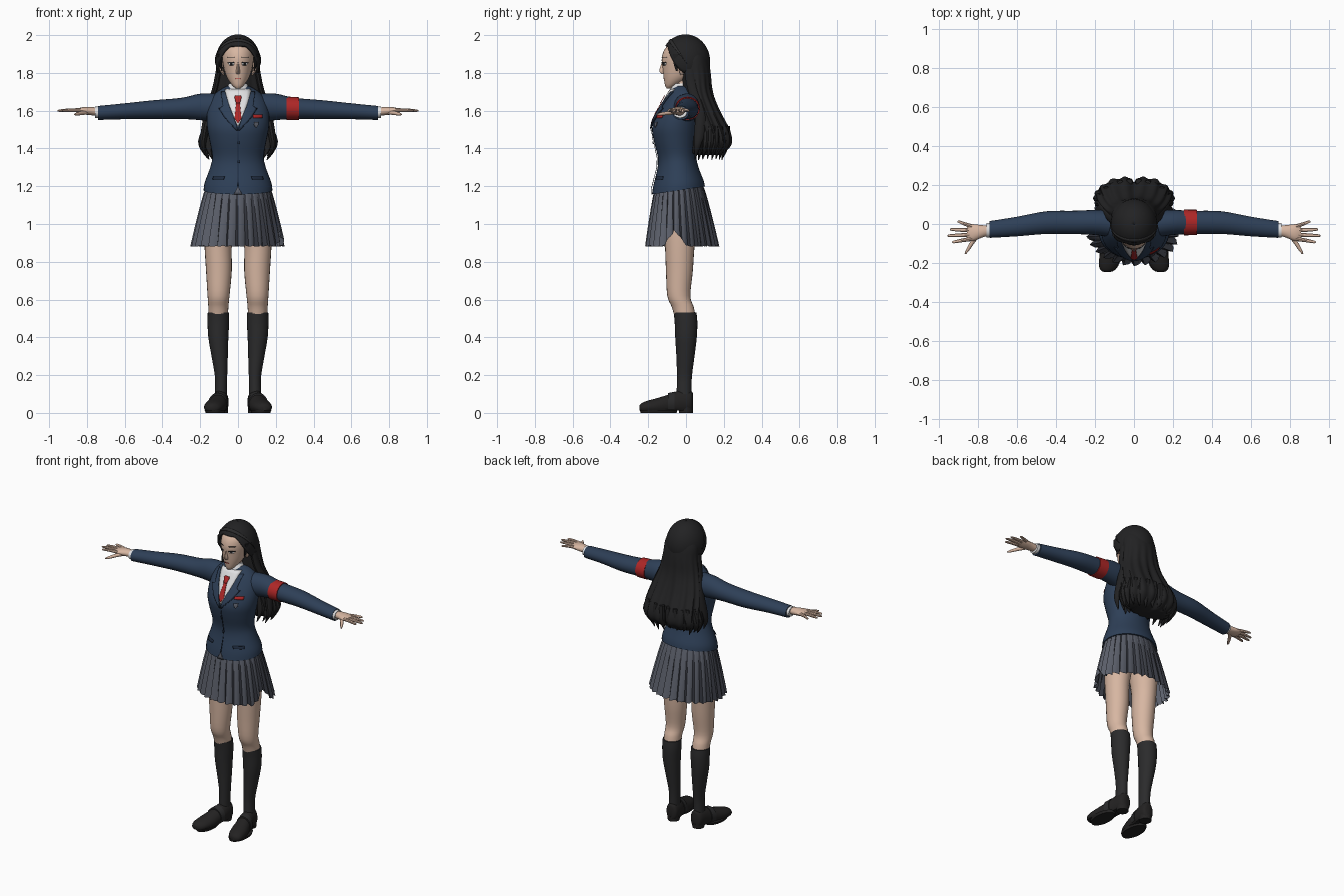
import bpy, bmesh, math, random
from math import sin, cos, pi, radians

random.seed(4)


def material(name, r, g, b):
    m = bpy.data.materials.new(name)
    m.diffuse_color = (r, g, b, 1)
    return m


SKIN = material("skin", 0.68, 0.47, 0.36)
HAIR = material("hair_black", 0.016, 0.016, 0.017)
NAVY = material("navy_cloth", 0.027, 0.05, 0.095)
TRIM = material("dark_navy", 0.014, 0.025, 0.05)
WHITE = material("white_cloth", 0.75, 0.75, 0.76)
RED = material("red_cloth", 0.42, 0.02, 0.02)
GREY = material("skirt_grey", 0.105, 0.115, 0.145)
FOLD = material("skirt_fold", 0.035, 0.038, 0.05)
SOCK = material("sock_charcoal", 0.024, 0.024, 0.025)
SHOE = material("shoe_black", 0.017, 0.016, 0.016)


def finish(name, verts, faces, mats, index=None, mirror=False, thick=0):
    me = bpy.data.meshes.new(name)
    me.from_pydata(verts, [], faces)
    for m in mats:
        me.materials.append(m)
    if index:
        me.polygons.foreach_set("material_index", index)
    bm = bmesh.new()
    bm.from_mesh(me)
    bmesh.ops.recalc_face_normals(bm, faces=bm.faces)
    bm.to_mesh(me)
    bm.free()
    me.shade_smooth()
    me.set_sharp_from_angle(angle=radians(42))
    ob = bpy.data.objects.new(name, me)
    bpy.context.collection.objects.link(ob)
    if thick:
        s = ob.modifiers.new("thickness", 'SOLIDIFY')
        s.thickness, s.offset = thick, 0
    if mirror:
        ob.modifiers.new("mirror", 'MIRROR').use_mirror_merge = False
    return ob


def grid(name, f, nu, nv, mats, rule=None, wrap=False, **kw):
    """Surface from f(i, j); wraps around in i when asked."""
    cols = nu if wrap else nu + 1
    verts = [f(i, j) for i in range(cols) for j in range(nv + 1)]
    faces, index = [], []
    for i in range(nu):
        k = (i + 1) % cols
        for j in range(nv):
            faces.append((i*(nv+1)+j, k*(nv+1)+j, k*(nv+1)+j+1, i*(nv+1)+j+1))
            index.append(rule(i, j) if rule else 0)
    return finish(name, verts, faces, mats, index, **kw)


def smooth(rings, steps=4):
    """Catmull-Rom through ring parameters."""
    out = []
    for k in range(len(rings) - 1):
        p0, p1, p2 = rings[max(k-1, 0)], rings[k], rings[k+1]
        p3 = rings[min(k+2, len(rings)-1)]
        for s in range(steps):
            t = s / steps
            out.append(tuple(0.5*(2*b + (c-a)*t + (2*a-5*b+4*c-d)*t*t + (3*b-a-3*c+d)*t**3)
                             for a, b, c, d in zip(p0, p1, p2, p3)))
    return out + [tuple(rings[-1])]


def loft(name, rings, mat, axis='z', n=24, steps=4, shape=None, mirror=False):
    """Rings are (t, u, v, radius_u, radius_v) along an axis."""
    rs = smooth(rings, steps)
    verts = []
    for t, u, v, ru, rv in rs:
        for i in range(n):
            a = 2*pi*i/n
            p, q = u + ru*cos(a), v + rv*sin(a)
            co = {'z': (p, q, t), 'x': (t, p, q), 'y': (p, t, q)}[axis]
            verts.append(shape(co, a) if shape else co)
    faces = [(k*n+i, k*n+(i+1) % n, (k+1)*n+(i+1) % n, (k+1)*n+i)
             for k in range(len(rs)-1) for i in range(n)]
    faces += [tuple(range(n)), tuple(range((len(rs)-1)*n, len(rs)*n))]
    return finish(name, verts, faces, [mat], mirror=mirror)


def front(rs, x, z):
    for a, b in zip(rs, rs[1:]):
        if z <= b[0]:
            break
    t = min(max((z-a[0])/(b[0]-a[0]), 0), 1)
    u, v, ru, rv = (a[k] + (b[k]-a[k])*t for k in range(1, 5))
    return v - rv*math.sqrt(max(0, 1-(x/ru)**2))


def patch(name, base, rows, mat, off=0.006, mirror=False):
    """Thin plate lying on the front of a loft; rows are (z, x0, x1)."""
    fine = [tuple(a[k]+(b[k]-a[k])*s/3 for k in range(3))
            for a, b in zip(rows, rows[1:]) for s in range(3)] + [rows[-1]]

    def f(i, j):
        z, x0, x1 = fine[j]
        x = x0 + (x1-x0)*i/6
        return (x, front(base, x, z)-off, z)
    return grid(name, f, 6, len(fine)-1, [mat], thick=0.003, mirror=mirror)


# Jacket body, hem lower at the front
TORSO = [(1.178, 0, -.04, .182, .14), (1.22, 0, -.04, .176, .132), (1.30, 0, -.042, .147, .108),
         (1.36, 0, -.048, .136, .102), (1.44, 0, -.055, .15, .115), (1.51, 0, -.055, .163, .124),
         (1.58, 0, -.04, .165, .115), (1.65, 0, -.02, .15, .095), (1.70, 0, -.012, .11, .075),
         (1.73, 0, -.015, .06, .05)]
body = smooth(TORSO)
loft("jacket_body", TORSO, NAVY, n=40, shape=lambda c, a: (
    c[0], c[1], c[2] + .15*(c[1]+.04)*min(max((1.3-c[2])/.12, 0), 1)))
loft("jacket_sleeve", [(.11, 0, 1.615, .07, .075), (.2, .008, 1.62, .064, .07), (.3, .008, 1.612, .06, .056),
                       (.45, .007, 1.605, .058, .05), (.6, -.013, 1.597, .05, .042),
                       (.74, -.028, 1.588, .043, .037)], NAVY, 'x', mirror=True)
loft("arm_band", [(.257, .008, 1.613, .066, .062), (.322, .008, 1.611, .065, .06)], RED, 'x', steps=1)

# Shirt, tie, lapels and jacket details
patch("shirt_front", body, [(1.52, -.003, .003), (1.6, -.036, .036), (1.66, -.06, .06), (1.715, -.07, .07)], WHITE)
patch("tie", body, [(1.535, -.002, .002), (1.56, -.018, .018), (1.645, -.009, .009)], RED, .011)
patch("tie_knot", body, [(1.64, -.01, .01), (1.67, -.019, .019), (1.68, -.014, .014)], RED, .015)
patch("lapel", body, [(1.5, .0, .006), (1.56, .02, .065), (1.61, .041, .098), (1.625, .046, .08),
                      (1.70, .068, .09)], NAVY, .01, True)
patch("lapel_edge", body, [(1.495, .0, .01), (1.56, .02, .069), (1.613, .041, .103)], TRIM, .006, True)
patch("front_seam", body, [(1.2, -.002, .002), (1.35, -.002, .002), (1.5, -.002, .002)], TRIM, .004)
patch("hem_gap", body, [(1.157, -.022, .022), (1.20, -.001, .001)], GREY, .005)
patch("pocket_flap", body, [(1.235, .075, .135), (1.252, .07, .13)], TRIM, .005, True)
patch("name_tag", body, [(1.562, .08, .13), (1.58, .08, .13)], RED, .009)
patch("chest_crest", body, [(1.51, .094, .098), (1.525, .084, .108), (1.54, .084, .108)], GREY, .009)
for z in (1.33, 1.43):
    patch("jacket_button", body, [(z-.007, -.003, .007), (z+.007, -.003, .007)], TRIM, .008)
loft("shirt_collar", [(1.69, 0, -.03, .07, .058), (1.72, 0, -.028, .058, .052), (1.745, 0, -.022, .047, .044)], WHITE)
loft("shirt_cuff", [(.73, -.03, 1.59, .037, .031), (.757, -.032, 1.592, .037, .03)], WHITE, 'x', steps=1, mirror=True)

# Hands
loft("palm", [(.74, -.033, 1.594, .025, .02), (.78, -.038, 1.598, .032, .022), (.825, -.044, 1.6, .043, .018),
              (.855, -.042, 1.6, .036, .009)], SKIN, 'x', n=16, mirror=True)
for y0, x1, y1 in ((-.012, .905, .012), (-.033, .943, -.028), (-.055, .955, -.06), (-.076, .932, -.092)):
    loft("finger", [(.83, y0, 1.602, .011, .011), ((.83+x1)/2, (y0+y1)/2, 1.603, .0095, .009),
                    (x1-.008, y1, 1.6, .007, .006), (x1, y1, 1.6, .002, .002)], SKIN, 'x', n=8, steps=2, mirror=True)
loft("thumb", [(-.04, .785, 1.595, .018, .014), (-.09, .825, 1.588, .013, .011), (-.135, .853, 1.582, .009, .008),
               (-.155, .865, 1.58, .003, .003)], SKIN, 'y', n=10, mirror=True)

# Head and neck
HEAD = [(1.718, 0, -.088, .012, .014), (1.735, 0, -.078, .031, .033), (1.775, 0, -.045, .058, .073),
        (1.825, 0, -.022, .075, .102), (1.88, 0, -.015, .083, .113), (1.93, 0, -.01, .078, .1),
        (1.97, 0, -.003, .05, .06)]
head = smooth(HEAD)
loft("head", HEAD, SKIN, n=32)
loft("neck", [(1.68, 0, -.015, .047, .045), (1.73, 0, -.018, .04, .04), (1.8, 0, -.02, .042, .045)], SKIN)
loft("nose", [(1.795, 0, -.112, .01, .018), (1.808, 0, -.118, .011, .024), (1.835, 0, -.12, .007, .016),
              (1.86, 0, -.118, .003, .008)], SKIN, n=10)
loft("ear", [(1.79, .077, -.022, .006, .008), (1.815, .087, -.02, .01, .017), (1.84, .091, -.016, .011, .021),
             (1.857, .087, -.014, .006, .011)], SKIN, n=12, mirror=True)
patch("eye_white", head, [(1.84, .024, .044), (1.853, .02, .052)], WHITE, .002, True)
patch("iris", head, [(1.84, .03, .041), (1.853, .029, .042)], HAIR, .004, True)
patch("upper_lash", head, [(1.852, .018, .055), (1.857, .023, .05)], HAIR, .004, True)
patch("eyebrow", head, [(1.882, .018, .057), (1.885, .022, .055)], HAIR, .003, True)
patch("mouth", head, [(1.767, -.014, .014), (1.77, -.015, .015)], RED, .002)


# Hair cap whose edge rises over the forehead
def cap(i, j):
    a = 2*pi*i/64
    d = abs((a+pi) % (2*pi) - pi)
    s = min(max((d-radians(22))/radians(70), 0), 1)
    phi = radians(54 + 62*s*s*(3-2*s))*(j+.05)/14
    return (.113*sin(phi)*sin(a), -.003-.125*sin(phi)*cos(a), 1.86+.138*cos(phi))


grid("hair_cap", cap, 64, 14, [HAIR], wrap=True, thick=.012)


def band(i, j):
    s, t = radians(-95+190*i/32), radians(34+4*j)
    return (.119*sin(s), -.003-.132*cos(s)*sin(t), 1.86+.143*cos(s)*cos(t))


grid("headband", band, 32, 2, [SOCK], thick=.008)


# Long hair down the back, with locks
def strands(c, a):
    w = .007*sin(15*a)*min(max((1.85-c[2])/.3, 0), 1)
    dent = .025*math.exp(-(c[0]/.035)**2)*min(max((1.7-c[2])/.2, 0), 1)*(sin(a) > 0)
    return (c[0]+w*cos(a), c[1]+w*sin(a)-dent, c[2])


loft("long_hair", [(1.95, 0, .035, .075, .055), (1.88, 0, .04, .11, .078), (1.8, 0, .053, .118, .078),
                   (1.7, 0, .063, .138, .078), (1.6, 0, .095, .168, .086), (1.5, 0, .133, .188, .1),
                   (1.43, 0, .142, .19, .103), (1.385, 0, .13, .165, .085), (1.365, 0, .12, .13, .06)],
     HAIR, n=90, shape=strands)
for k in range(22):
    a = 2*pi*k/22
    x, y, low = .17*cos(a), .132+.085*sin(a), random.uniform(1.335, 1.375)
    loft("hair_lock", [(1.52, x*.98, y, .016, .016), (1.44, x*1.1, y, .024, .02),
                       (1.39, x*1.07, y-.01, .014, .012), (low, x*.94, y-.02, .002, .002)], HAIR, n=8, steps=3)
loft("side_hair", [(1.9, .1, -.045, .012, .024), (1.85, .094, -.052, .009, .014), (1.81, .084, -.05, .003, .004)],
     HAIR, n=10, mirror=True)
loft("shoulder_lock", [(1.82, .1, .02, .016, .03), (1.72, .118, .035, .018, .03), (1.6, .155, .075, .02, .03),
                       (1.48, .178, .07, .02, .028), (1.41, .185, .06, .014, .018), (1.35, .165, .05, .002, .003)],
     HAIR, n=10, mirror=True)


# Pleated skirt with a ragged hem on one side
def skirt(i, j):
    a = 2*pi*i/112
    t = j/8
    d = (a+pi) % (2*pi) - pi + radians(12)
    hem = .88 + .085*max(0, 1-abs(d)/radians(20)) + .006*(i % 3 == 0)
    z = 1.2 + (hem-1.2)*t
    h = (1.2-z)/.32
    r = 1 - (.0, .025, .05, .11)[i % 4]*(.25+.75*h)
    grow = h**.85
    return ((.168+.085*grow)*r*cos(a), -.035+.015*h+(.127+.07*grow)*r*sin(a), z)


grid("pleated_skirt", skirt, 112, 8, [GREY, FOLD], rule=lambda i, j: int(i % 4 == 3), wrap=True)

# Legs, socks and shoes
loft("leg", [(1.1, .09, -.03, .086, .095), (.98, .1, -.03, .08, .088), (.88, .105, -.033, .072, .078),
             (.75, .101, -.035, .068, .071), (.62, .103, -.038, .058, .061), (.56, .104, -.017, .053, .058),
             (.5, .104, -.003, .051, .055)], SKIN, mirror=True)
loft("sock", [(.532, .104, -.005, .056, .06), (.48, .104, 0, .057, .06), (.4, .104, 0, .053, .057),
              (.3, .097, -.003, .043, .048), (.2, .09, -.008, .033, .04), (.13, .09, -.01, .032, .039),
              (.06, .092, -.01, .034, .04)], SOCK, mirror=True)
loft("shoe", [(.036, .088, .06, .018, .045), (.022, .089, .058, .038, .06), (-.03, .094, .055, .044, .066),
              (-.08, .103, .045, .047, .056), (-.15, .118, .034, .055, .045), (-.205, .13, .03, .05, .034),
              (-.235, .136, .026, .036, .025), (-.247, .138, .024, .014, .014)], SHOE, 'y',
     shape=lambda c, a: (c[0], c[1], max(c[2], .012)), mirror=True)
loft("shoe_strap", [(-.062, .1, .05, .05, .062), (-.095, .107, .047, .052, .058)], SOCK, 'y', steps=2,
     shape=lambda c, a: (c[0], c[1], max(c[2], .02)), mirror=True)
loft("shoe_heel", [(0, .09, .0, .036, .036), (.03, .09, .0, .038, .038)], SHOE, steps=1, mirror=True)
loft("shoe_sole", [(0, .121, -.145, .05, .095), (.016, .121, -.145, .056, .1)], SHOE, steps=1, mirror=True)
